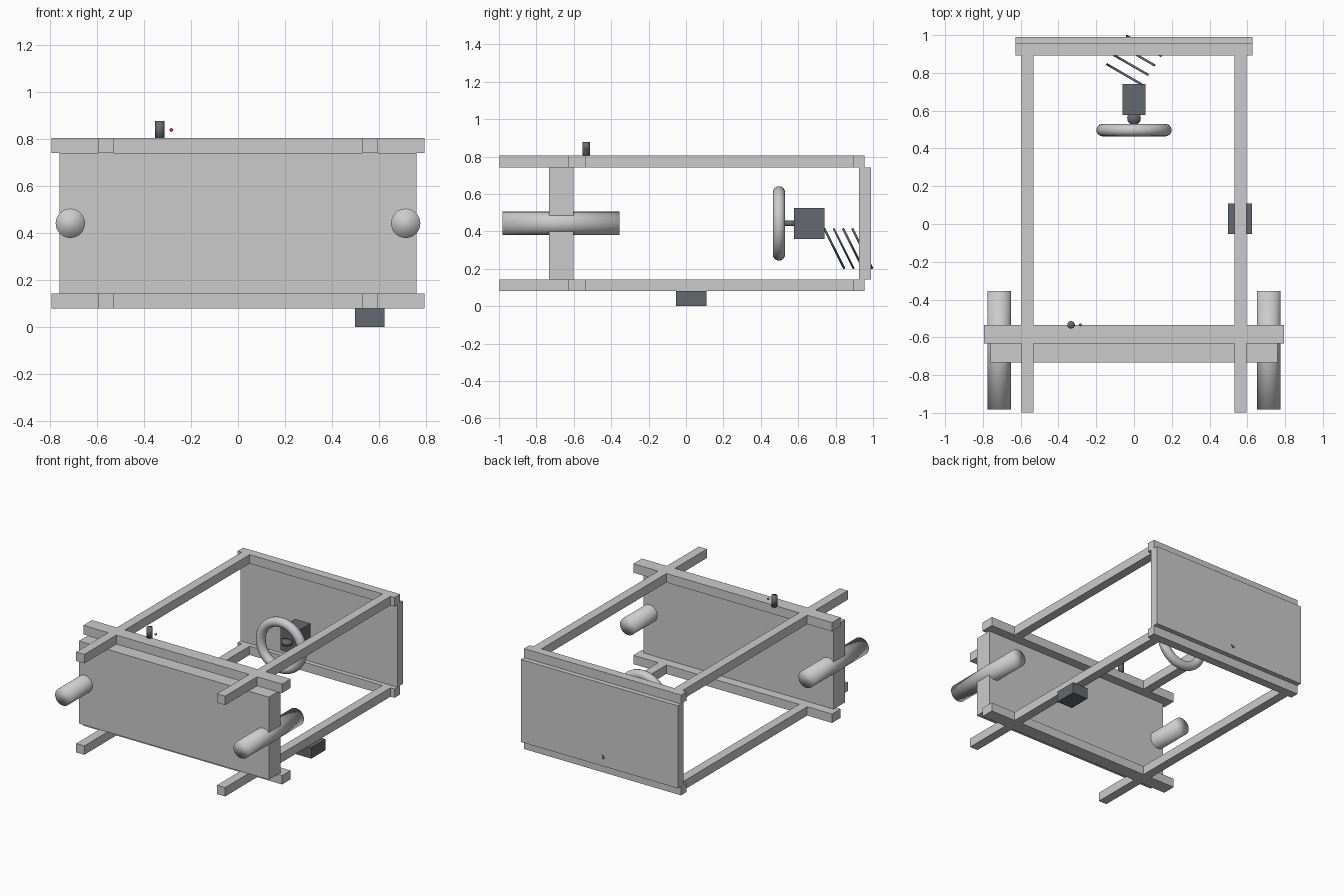
import bpy
from math import pi, sin, cos, radians
from mathutils import Vector

if "Cube" in bpy.data.objects:
    bpy.data.objects.remove(bpy.data.objects["Cube"])


def material(name, color):
    m = bpy.data.materials.new(name)
    m.diffuse_color = (*color, 1)
    m.use_nodes = True
    m.node_tree.nodes["Principled BSDF"].inputs["Base Color"].default_value = m.diffuse_color
    return m


DARK = material("dark_grey", (0.13, 0.14, 0.155))
MID = material("mid_grey", (0.58, 0.58, 0.58))
RED = material("red", (0.7, 0.08, 0.05))


def finish(name, mat=None, smooth=False):
    o = bpy.context.object
    o.name = name
    if mat:
        o.data.materials.append(mat)
    if smooth:
        bpy.ops.object.shade_smooth()
    return o


def box(name, x, y, z, mat=None):
    """Box from (min, max) ranges."""
    r = (x, y, z)
    bpy.ops.mesh.primitive_cube_add(size=1, location=[(a + b) / 2 for a, b in r])
    bpy.context.object.scale = [b - a for a, b in r]
    bpy.ops.object.transform_apply(location=False, rotation=False, scale=True)
    return finish(name, mat)


def rod(name, loc, radius, length, direction=(0, 0, 1), mat=None):
    rot = Vector(direction).to_track_quat('Z', 'Y').to_euler()
    bpy.ops.mesh.primitive_cylinder_add(vertices=32, radius=radius, depth=length,
                                        location=loc, rotation=rot)
    return finish(name, mat, True)


# Upper and lower frames: side rails and cross beams
for level, z in (("lower", (0.08, 0.144)), ("upper", (0.741, 0.806))):
    for side, s in (("left", -1), ("right", 1)):
        cx = s * 0.5635
        box(f"{level}_{side}_rail", (cx - 0.0325, cx + 0.0325), (-0.998, 0.955), z)
    box(f"{level}_front_beam", (-0.795, 0.795), (-0.632, -0.534), z)
    box(f"{level}_rear_beam", (-0.628, 0.628), (0.892, 0.955), z)

# Front and rear panels
box("front_panel", (-0.76, 0.76), (-0.733, -0.602), (0.144, 0.741), MID)
box("rear_panel", (-0.628, 0.628), (0.925, 0.99), (0.144, 0.741))

# Side rollers
for side, s in (("left", -1), ("right", 1)):
    rod(f"{side}_roller", (s * 0.714, -0.668, 0.4425), 0.0625, 0.626, (0, 1, 0))

# Ring wheel, hub and housing
bpy.ops.mesh.primitive_torus_add(location=(0, 0.497, 0.4425), rotation=(pi / 2, 0, 0),
                                 major_radius=0.166, minor_radius=0.033,
                                 major_segments=48, minor_segments=16)
finish("ring_wheel", None, True)
rod("wheel_hub", (0, 0.56, 0.4425), 0.036, 0.029, mat=DARK)
box("wheel_housing", (-0.062, 0.062), (0.577, 0.74), (0.36, 0.525), DARK)

# Row of slanted rods behind the housing
a = radians(30)
direction = (-cos(a) * sin(pi / 4), sin(a) * sin(pi / 4), -cos(pi / 4))
for i in range(4):
    rod(f"slanted_rod_{i + 1}", (-0.0525 + 0.035 * i, 0.793 + 0.05 * i, 0.308),
        0.006, 0.297, direction, DARK)

# Lever post with small red light
rod("lever_post", (-0.333, -0.534, 0.84), 0.02, 0.078, mat=DARK)
bpy.ops.mesh.primitive_uv_sphere_add(segments=16, ring_count=8, radius=0.008,
                                     location=(-0.284, -0.534, 0.84))
finish("indicator_light", RED, True)

# Box under the right rail
box("underside_box", (0.498, 0.624), (-0.054, 0.109), (0, 0.08), DARK)
